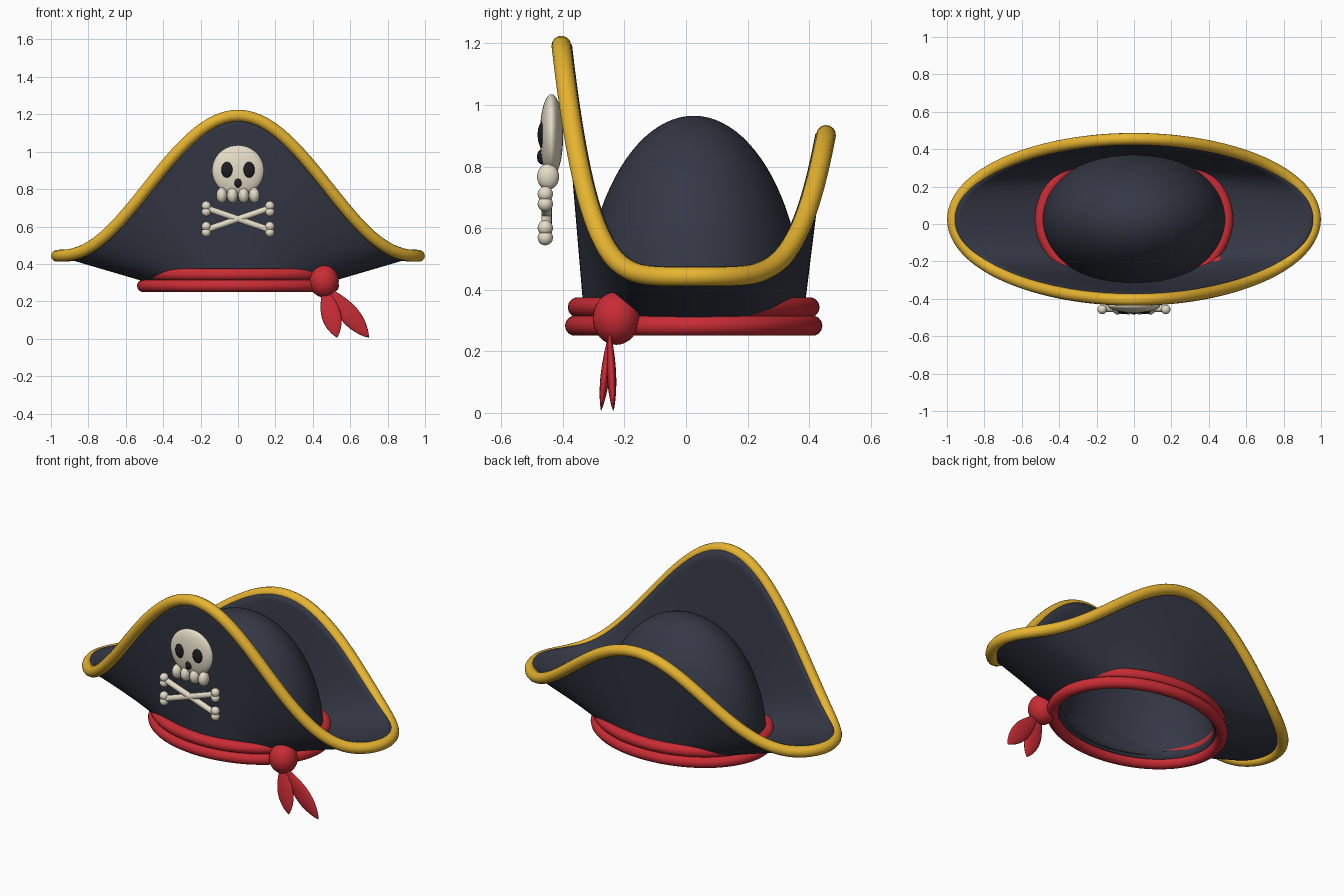
import bpy, bmesh
from math import sin, cos, pi
from mathutils import Vector

if "Cube" in bpy.data.objects:
    bpy.data.objects.remove(bpy.data.objects["Cube"])

CY = 0.025  # centre line of the hat in y


def material(name, rgb):
    m = bpy.data.materials.new(name)
    m.diffuse_color = (*rgb, 1)
    m.use_nodes = True
    m.node_tree.nodes["Principled BSDF"].inputs["Base Color"].default_value = m.diffuse_color
    return m


navy = material("navy_felt", (0.035, 0.04, 0.06))
gold = material("gold_trim", (0.80, 0.46, 0.03))
red = material("red_cloth", (0.58, 0.025, 0.035))
bone = material("bone", (0.78, 0.72, 0.57))
black = material("black", (0.012, 0.012, 0.015))


def grid(name, rows, cols, point, mat, thick=0):
    """Surface wrapped around a loop: point(u, t), u in 0..1, t in 0..2pi."""
    bm = bmesh.new()
    v = [[bm.verts.new(point(i / rows, 2 * pi * j / cols)) for j in range(cols)]
         for i in range(rows + 1)]
    for i in range(rows):
        for j in range(cols):
            k = (j + 1) % cols
            bm.faces.new((v[i][j], v[i][k], v[i + 1][k], v[i + 1][j]))
    bmesh.ops.remove_doubles(bm, verts=bm.verts, dist=1e-5)
    me = bpy.data.meshes.new(name)
    bm.to_mesh(me)
    bm.free()
    ob = bpy.data.objects.new(name, me)
    bpy.context.collection.objects.link(ob)
    me.materials.append(mat)
    me.polygons.foreach_set("use_smooth", [True] * len(me.polygons))
    if thick:
        s = ob.modifiers.new("thickness", "SOLIDIFY")
        s.thickness, s.offset = thick, -1
    return ob


def loop_tube(name, path, radius, mat, n=128):
    """Closed round tube along path(t)."""
    cu = bpy.data.curves.new(name, "CURVE")
    cu.dimensions = "3D"
    cu.bevel_depth, cu.bevel_resolution = radius, 5
    sp = cu.splines.new("POLY")
    sp.points.add(n - 1)
    for i, p in enumerate(sp.points):
        p.co = (*path(2 * pi * i / n), 1)
    sp.use_cyclic_u = True
    cu.materials.append(mat)
    ob = bpy.data.objects.new(name, cu)
    bpy.context.collection.objects.link(ob)
    return ob


def ball(name, loc, size, mat, seg=32):
    bpy.ops.mesh.primitive_uv_sphere_add(segments=seg, ring_count=seg // 2, radius=1, location=loc)
    ob = bpy.context.object
    ob.name, ob.scale = name, size
    ob.data.materials.append(mat)
    bpy.ops.object.shade_smooth()
    return ob


# brim: ruled from the head opening up to the wavy rim
def rim(t):
    s = sin(t)
    peak = 0.75 if s < 0 else 0.46
    return Vector((0.967 * cos(t), CY + 0.43 * s, 0.443 + peak * abs(s) ** 5))


def base(t):
    return Vector((0.48 * cos(t), CY + 0.355 * sin(t), 0.30))


grid("brim", 16, 128, lambda u, t: base(t).lerp(rim(t), u), navy, 0.035)
loop_tube("brim_trim", rim, 0.032, gold, 160)

# crown: hollow half ellipsoid
grid("crown", 24, 96, lambda u, t: (0.49 * cos(u * pi / 2) * cos(t),
                                    CY + 0.36 * cos(u * pi / 2) * sin(t),
                                    0.29 + 0.675 * sin(u * pi / 2)), navy, 0.02)

# two cloth bands
for name, rx, ry, z in (("lower_band", 0.507, 0.385, 0.283), ("upper_band", 0.498, 0.376, 0.343)):
    loop_tube(name, lambda t: (rx * cos(t), CY + ry * sin(t), z), 0.033, red)

# knot and its two hanging tails
ball("knot", (0.46, -0.227, 0.307), (0.079, 0.076, 0.086), red)


def tail(name, a, b, width, thick):
    a, b = Vector(a), Vector(b)
    side = (b - a).cross(Vector((0, 1, 0))).normalized()

    def point(u, t):
        r = sin(pi * u ** 1.25) ** 0.8 if 0 < u < 1 else 0
        return a.lerp(b, u) + side * (width * r * cos(t)) + Vector((0, thick * r * sin(t), 0))
    grid(name, 20, 24, point, red)


tail("tail_inner", (0.455, -0.243, 0.29), (0.53, -0.276, 0.006), 0.052, 0.015)
tail("tail_outer", (0.46, -0.25, 0.29), (0.70, -0.236, 0.006), 0.052, 0.015)

# skull
ball("skull", (0, -0.437, 0.90), (0.139, 0.038, 0.135), bone, 40)
for x in (-0.057, 0.057):
    ball("eye_socket", (x, -0.464, 0.903), (0.033, 0.018, 0.044), black, 24)
ball("nose_socket", (0, -0.468, 0.832), (0.019, 0.016, 0.025), black, 24)
for x in (-0.087, -0.03, 0.03, 0.087):
    ball("tooth", (x, -0.448, 0.767), (0.029, 0.036, 0.042), bone, 24)

# crossed bones
for s in (-1, 1):
    a, b = Vector((-0.16, -0.453, 0.64 + s * 0.055)), Vector((0.16, -0.453, 0.64 - s * 0.055))
    bpy.ops.mesh.primitive_cylinder_add(vertices=24, radius=0.017, depth=(b - a).length, location=(a + b) / 2)
    shaft = bpy.context.object
    shaft.name = "bone_shaft"
    shaft.rotation_euler = (b - a).to_track_quat("Z", "Y").to_euler()
    shaft.data.materials.append(bone)
    bpy.ops.object.shade_smooth_by_angle()
    for x in (-0.17, 0.17):
        for dz in (-0.016, 0.016):
            ball("bone_knob", (x, -0.457, 0.64 - s * 0.055 * x / 0.17 + dz * 1.0),
                 (0.025, 0.025, 0.025), bone, 20)
